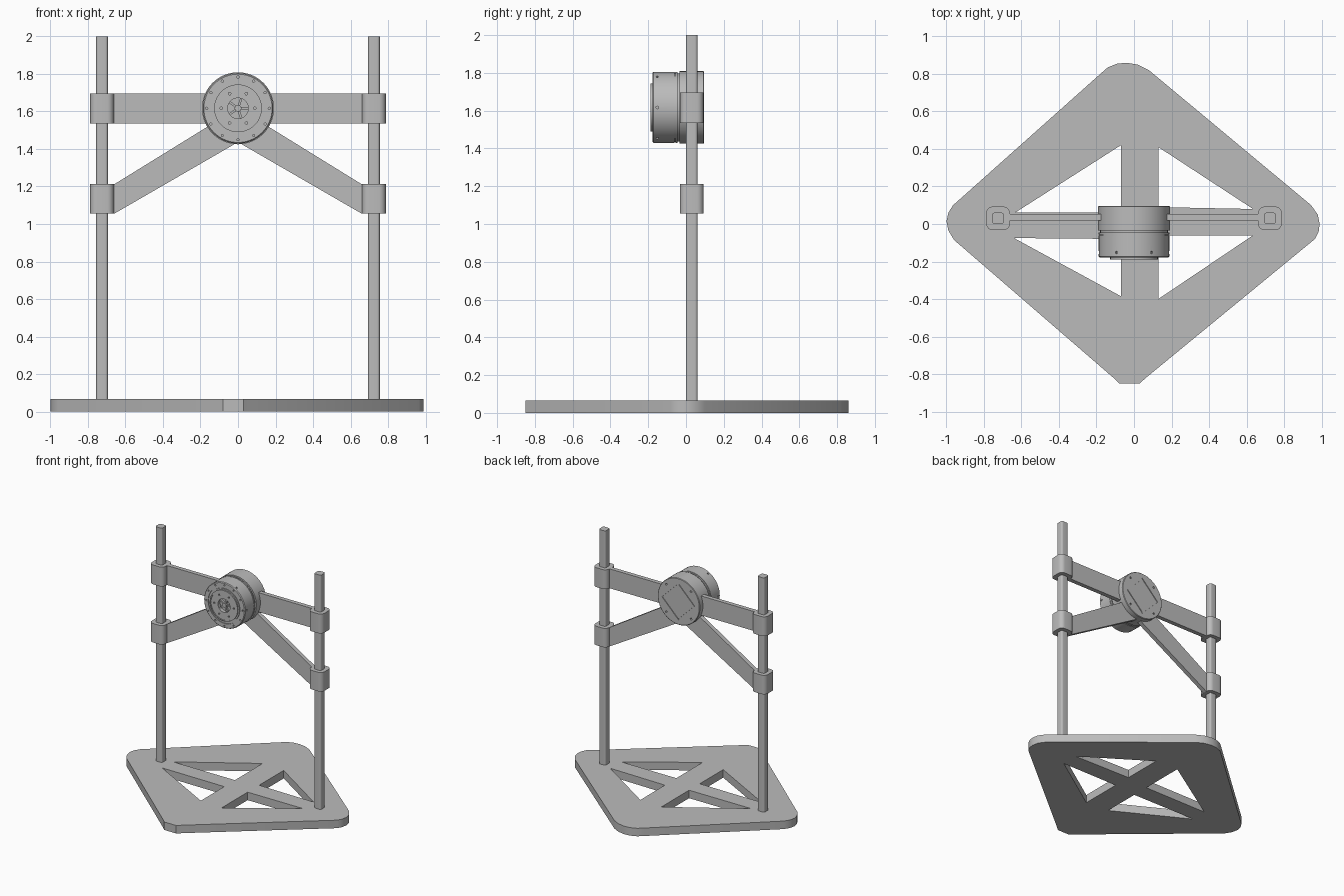
import bpy, bmesh, math
from mathutils import Matrix, Vector

cube = bpy.data.objects.get("Cube")
if cube:
    bpy.data.objects.remove(cube, do_unlink=True)

grey = bpy.data.materials.new("plain_grey")
grey.use_nodes = True
GREY = (0.5, 0.5, 0.5, 1)
grey.diffuse_color = GREY
grey.node_tree.nodes["Principled BSDF"].inputs["Base Color"].default_value = GREY

POST_X, POST_Y, HUB_Z = 0.725, 0.03, 1.617


def finish(name, bm, helper=False):
    bmesh.ops.recalc_face_normals(bm, faces=bm.faces)
    mesh = bpy.data.meshes.new(name)
    bm.to_mesh(mesh)
    bm.free()
    ob = bpy.data.objects.new(name, mesh)
    bpy.context.collection.objects.link(ob)
    mesh.materials.append(grey)
    ob.hide_render = helper
    return ob


def smooth(ob):
    bpy.ops.object.select_all(action='DESELECT')
    bpy.context.view_layer.objects.active = ob
    ob.select_set(True)
    bpy.ops.object.shade_smooth_by_angle(angle=math.radians(30))


def extrude(bm, points, depth):
    """Add a prism: a polygon of 3D points pushed along depth."""
    face = bm.faces.new([bm.verts.new(p) for p in points])
    moved = bmesh.ops.extrude_face_region(bm, geom=[face], use_keep_orig=True)["geom"]
    bmesh.ops.translate(bm, vec=depth, verts=[v for v in moved if isinstance(v, bmesh.types.BMVert)])


def cylinder(bm, radius, depth, matrix, segments=12):
    bmesh.ops.create_cone(bm, cap_ends=True, segments=segments, radius1=radius,
                          radius2=radius, depth=depth, matrix=matrix)


def cut(ob, cutter):
    mod = ob.modifiers.new("cut", 'BOOLEAN')
    mod.operation, mod.solver, mod.object = 'DIFFERENCE', 'EXACT', cutter
    bpy.context.view_layer.objects.active = ob
    bpy.ops.object.select_all(action='DESELECT')
    ob.select_set(True)
    bpy.ops.object.modifier_apply(modifier=mod.name)
    bpy.data.objects.remove(cutter, do_unlink=True)


def rounded_bar(name, x, half, radius, z0, z1):
    """Upright bar with a rounded square section."""
    pts = []
    for q in range(4):
        c = Vector((half - radius, half - radius)) @ Matrix.Rotation(-q * math.pi / 2, 2)
        for i in range(7):
            a = q * math.pi / 2 + i * math.pi / 12
            pts.append((x + c.x + radius * math.cos(a), POST_Y + c.y + radius * math.sin(a), z0))
    bm = bmesh.new()
    extrude(bm, pts, (0, 0, z1 - z0))
    smooth(finish(name, bm))


def lathe(name, profile, segments=64):
    """Spin (radius, y) points about the hub axis."""
    bm = bmesh.new()
    vs = [bm.verts.new((r, y, HUB_Z)) for r, y in profile]
    es = [bm.edges.new(p) for p in zip(vs, vs[1:])]
    bmesh.ops.spin(bm, geom=vs + es, cent=(0, 0, HUB_Z), axis=(0, 1, 0),
                   angle=math.tau, steps=segments)
    bmesh.ops.remove_doubles(bm, verts=bm.verts, dist=0.0002)
    return finish(name, bm)


# Base plate with rounded corners and four triangular windows
outline = [(-1, .015), (-.99, .06), (-.965, .1), (-.18, .8), (-.14, .835), (-.09, .855),
           (-.04, .86), (.02, .85), (.08, .82), (.945, .1), (.98, .05), (.99, 0),
           (.985, -.04), (.965, -.08), (.07, -.815), (.03, -.85), (-.08, -.85),
           (-.11, -.82), (-.96, -.085), (-.99, -.035)]
windows = [[(-.07, .42), (-.635, .06), (-.07, .06)], [(.13, .41), (.13, .09), (.635, .08)],
           [(-.07, -.385), (-.07, -.08), (-.64, -.075)], [(.13, -.4), (.635, -.06), (.13, -.06)]]
bm = bmesh.new()
extrude(bm, [(x, y, 0) for x, y in outline], (0, 0, .066))
base = finish("base_plate", bm)
bm = bmesh.new()
for tri in windows:
    extrude(bm, [(x, y, -.1) for x, y in tri], (0, 0, .3))
cut(base, finish("window_cutter", bm, True))
smooth(base)

# Posts, clamps and arms on both sides
for side, s in (("left", 1), ("right", -1)):
    x = s * POST_X
    rounded_bar(side + "_post", x, .031, .014, .06, 2)
    rounded_bar(side + "_upper_clamp", x, .063, .035, 1.535, 1.695)
    rounded_bar(side + "_lower_clamp", x, .063, .035, 1.055, 1.212)
    arms = {"upper": [(.69, 1.535), (.69, 1.695), (.1, 1.695), (.1, 1.535)],
            "lower": [(.69, 1.055), (.66, 1.055), (.02, 1.425), (.08, 1.57), (.66, 1.212), (.69, 1.212)]}
    for level, pts in arms.items():
        bm = bmesh.new()
        extrude(bm, [(s * px, .018, pz) for px, pz in pts], (0, .035, 0))
        finish(f"{side}_{level}_arm", bm)

# Hub housing behind, with a square recess and screw holes on its back
housing = lathe("hub_housing", [(0, -.035), (.192, -.035), (.192, .092), (.188, .096), (0, .096)])
bm = bmesh.new()
bmesh.ops.create_cube(bm, size=1, matrix=Matrix.Translation((0, .1, HUB_Z))
                      @ Matrix.Rotation(math.pi / 4, 4, 'Y') @ Matrix.Diagonal((.215, .02, .215, 1)))
face_on = Matrix.Rotation(math.pi / 2, 4, 'X')
for i in range(4):
    a = i * math.pi / 2 + math.pi / 4
    cylinder(bm, .008, .04, Matrix.Translation((.16 * math.cos(a), .1, HUB_Z + .16 * math.sin(a))) @ face_on)
cut(housing, finish("housing_cutter", bm, True))
smooth(housing)
bm = bmesh.new()
bmesh.ops.create_cube(bm, size=1, matrix=Matrix.Translation((0, .092, HUB_Z))
                      @ Matrix.Rotation(math.pi / 4, 4, 'Y') @ Matrix.Diagonal((.2, .008, .2, 1)))
finish("back_cover", bm)

# Motor drum in front: grooved rim, raised output flange and hollow centre
drum = lathe("motor_drum", [
    (0, -.03), (.18, -.03), (.18, -.045), (.188, -.045), (.188, -.056), (.184, -.056), (.184, -.062),
    (.188, -.062), (.188, -.172), (.182, -.178), (.148, -.178), (.148, -.172), (.138, -.172),
    (.138, -.178), (.127, -.178), (.127, -.188), (.118, -.188), (.118, -.183), (.055, -.183),
    (.055, -.155), (0, -.155)])
bm = bmesh.new()
for count, radius, hole in ((12, .167, .006), (6, .09, .007)):
    for i in range(count):
        a = math.tau * i / count
        cylinder(bm, hole, .05, Matrix.Translation((radius * math.cos(a), -.185, HUB_Z + radius * math.sin(a))) @ face_on)
for i in range(6):
    spoke = Matrix.Translation((0, 0, HUB_Z)) @ Matrix.Rotation(i * math.pi / 3, 4, 'Y')
    cylinder(bm, .007, .03, spoke @ Matrix.Translation((.19, -.152, 0)) @ Matrix.Rotation(math.pi / 2, 4, 'Y'))
cut(drum, finish("drum_cutter", bm, True))
smooth(drum)

# Spindle and spokes inside the hollow centre
bm = bmesh.new()
cylinder(bm, .018, .04, Matrix.Translation((0, -.16, HUB_Z)) @ face_on, 24)
for i in range(5):
    turn = Matrix.Translation((0, -.162, HUB_Z)) @ Matrix.Rotation(i * math.tau / 5, 4, 'Y')
    bmesh.ops.create_cube(bm, size=1, matrix=turn @ Matrix.Translation((.034, 0, 0)) @ Matrix.Diagonal((.044, .02, .012, 1)))
smooth(finish("spindle", bm))
